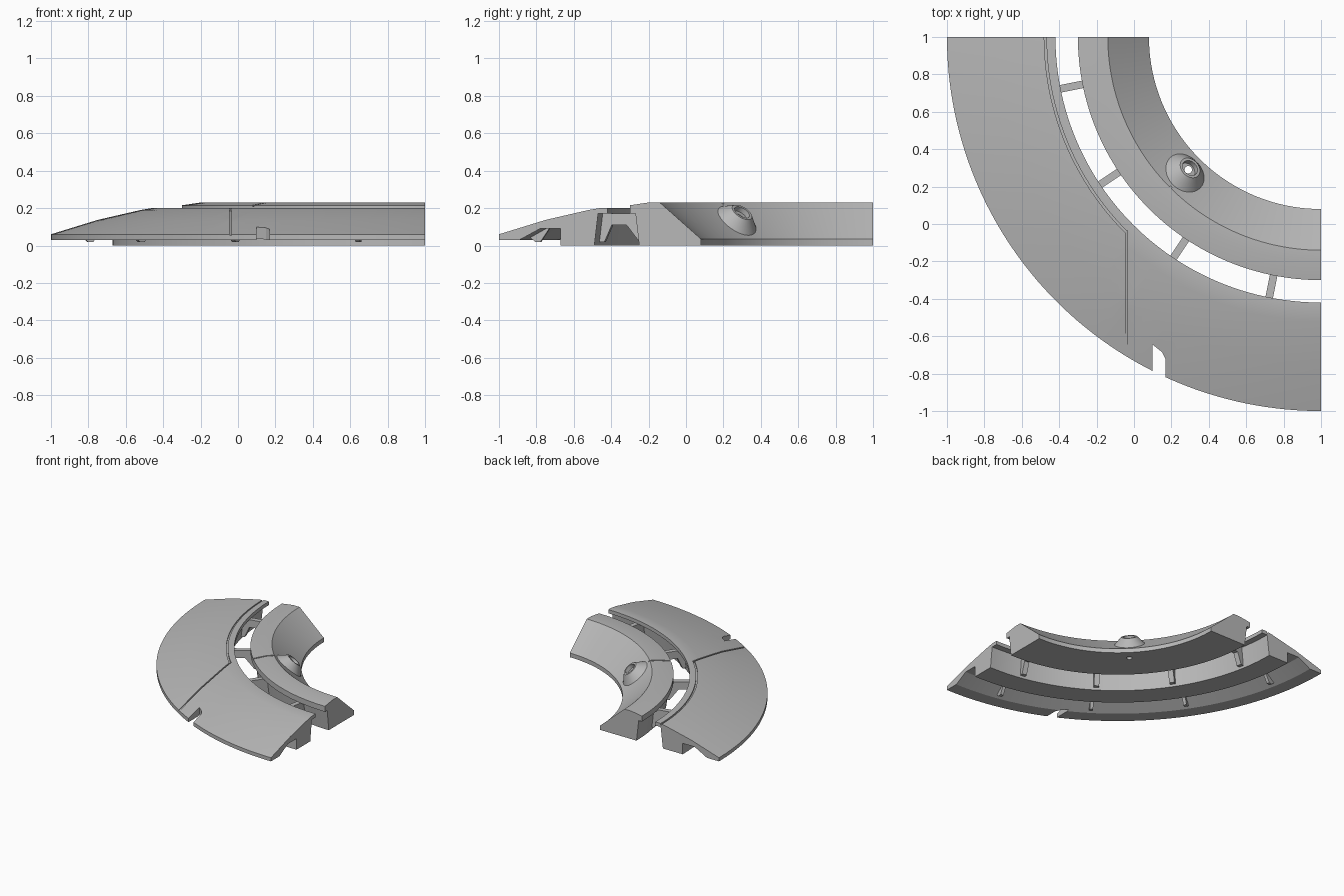
import bpy, bmesh, math
from mathutils import Vector, Matrix

if "Cube" in bpy.data.objects:
    bpy.data.objects.remove(bpy.data.objects["Cube"])

SEG = 64
CENTRE = Vector((1, 1, 0))      # centre of the quarter ring

grey = bpy.data.materials.new("light_grey")
grey.diffuse_color = (0.48, 0.48, 0.48, 1)
grey.use_nodes = True
grey.node_tree.nodes["Principled BSDF"].inputs["Base Color"].default_value = grey.diffuse_color


def make_object(name, bm):
    bmesh.ops.recalc_face_normals(bm, faces=bm.faces)
    me = bpy.data.meshes.new(name)
    bm.to_mesh(me)
    bm.free()
    me.materials.append(grey)
    ob = bpy.data.objects.new(name, me)
    bpy.context.collection.objects.link(ob)
    return ob


def arc_sweep(name, profile, a0=180, a1=270, seg=SEG):
    """Sweep a closed (radius, z) profile around the ring centre."""
    bm = bmesh.new()
    rows = []
    for i in range(seg + 1):
        a = math.radians(a0 + (a1 - a0) * i / seg)
        d = Vector((math.cos(a), math.sin(a), 0))
        rows.append([bm.verts.new(CENTRE + d * r + Vector((0, 0, z))) for r, z in profile])
    n = len(profile)
    for p, q in zip(rows, rows[1:]):
        for j in range(n):
            k = (j + 1) % n
            bm.faces.new((p[j], p[k], q[k], q[j]))
    bm.faces.new(rows[0])
    bm.faces.new(rows[-1])
    return make_object(name, bm)


def prism(name, points, offset):
    """Extrude a flat outline of 3D points along an offset vector."""
    bm = bmesh.new()
    low = [bm.verts.new(p) for p in points]
    high = [bm.verts.new(Vector(p) + Vector(offset)) for p in points]
    n = len(low)
    bm.faces.new(low)
    bm.faces.new(high)
    for j in range(n):
        k = (j + 1) % n
        bm.faces.new((low[j], low[k], high[k], high[j]))
    return make_object(name, bm)


def radial_plate(name, profile, degrees, width):
    """Plate standing on a radius, outlined in (radius, z)."""
    a = math.radians(degrees)
    d = Vector((math.cos(a), math.sin(a), 0))
    t = Vector((-d.y, d.x, 0))
    pts = [CENTRE + d * r + Vector((0, 0, z)) - t * width / 2 for r, z in profile]
    return prism(name, pts, t * width)


def cut(ob, cutters):
    for c in cutters:
        m = ob.modifiers.new("cut", 'BOOLEAN')
        m.operation = 'DIFFERENCE'
        m.solver = 'EXACT'
        m.object = c
    bpy.context.view_layer.update()
    me = bpy.data.meshes.new_from_object(ob.evaluated_get(bpy.context.evaluated_depsgraph_get()))
    ob.modifiers.clear()
    ob.data = me


# Outer ring: sloped ramp, overhanging rim and undercut channel wall
outer_ring = arc_sweep("outer_ring", [
    (2.0, .03), (2.0, .06), (1.75, .137), (1.52, .19), (1.46, .2), (1.42, .2),
    (1.42, .17), (1.47, .17), (1.49, 0), (1.67, 0), (1.67, .09), (1.78, .09), (1.89, .03)])

# Inner ring: flat crown and sloped inner face
inner_ring = arc_sweep("inner_ring", [
    (.92, 0), (.92, .035), (1.14, .23), (1.2, .23), (1.3, .215),
    (1.3, .17), (1.27, .17), (1.25, 0)])

# Nozzle: cone with a recess, square to the inner slope
bm = bmesh.new()
shape = [(.122, -.012), (.118, 0), (.06, .06), (.045, .06), (.045, .03)]
N = 40
loops = [[bm.verts.new((r * math.cos(2 * math.pi * i / N), r * math.sin(2 * math.pi * i / N), h))
          for i in range(N)] for r, h in shape]
for p, q in zip(loops, loops[1:]):
    for i in range(N):
        k = (i + 1) % N
        bm.faces.new((p[i], p[k], q[k], q[i]))
bm.faces.new(loops[0])
bm.faces.new(loops[-1])
s = math.sqrt(.5)
normal = Vector((.663 * s, .663 * s, .748))
base = CENTRE + Vector((-1.03 * s, -1.03 * s, .133))
bm.transform(Matrix.Translation(base) @ normal.to_track_quat('Z', 'Y').to_matrix().to_4x4())
nozzle = make_object("nozzle", bm)

# Drain hole through nozzle and inner ring
bm = bmesh.new()
bmesh.ops.create_cone(bm, cap_ends=True, segments=24, radius1=.02, radius2=.02, depth=.8,
                      matrix=Matrix.Translation((.29, .29, .1)))
hole = make_object("hole_cutter", bm)

# Edge notch and thin surface grooves
notch = prism("notch_cutter", [(.1, -1, -.1), (.1, -.645, -.1), (.15, -.685, -.1),
                               (.168, -.72, -.1), (.168, -1, -.1)], (0, 0, .5))
ramp_groove = prism("ramp_groove_cutter", [
    (-.046, -.035, .185), (-.046, -.4, .125), (-.046, -.76, .043),
    (-.046, -.76, .3), (-.046, -.035, .3)], (.012, 0, 0))
arc_groove = arc_sweep("arc_groove_cutter", [(1.468, .188), (1.48, .188), (1.48, .3), (1.468, .3)],
                       179, 225, 33)
crown_groove = radial_plate("crown_groove_cutter", [(1.12, .222), (1.2, .222), (1.31, .206),
                                                   (1.31, .3), (1.12, .3)], 225, .012)

cut(outer_ring, [notch, ramp_groove, arc_groove])
cut(inner_ring, [hole, crown_groove])
cut(nozzle, [hole])
for c in (hole, notch, ramp_groove, arc_groove, crown_groove):
    bpy.data.objects.remove(c)

# Struts bridging the channel, and ribs under the rim
for i in range(4):
    angle = 180 + 11.25 + 22.5 * i
    radial_plate(f"strut_{i + 1}", [
        (1.24, .02), (1.27, .02), (1.34, .11), (1.42, .11), (1.46, .02),
        (1.49, .02), (1.472, .172), (1.265, .172)], angle, .04)
    radial_plate(f"rim_rib_{i + 1}", [
        (1.87, .045), (1.84, .02), (1.81, .02), (1.76, .095), (1.82, .095)], angle, .025)

# Smooth the curved surfaces, keep hard edges
for ob in list(bpy.context.scene.objects):
    bpy.ops.object.select_all(action='DESELECT')
    ob.select_set(True)
    bpy.context.view_layer.objects.active = ob
    bpy.ops.object.shade_smooth_by_angle(angle=math.radians(20))
